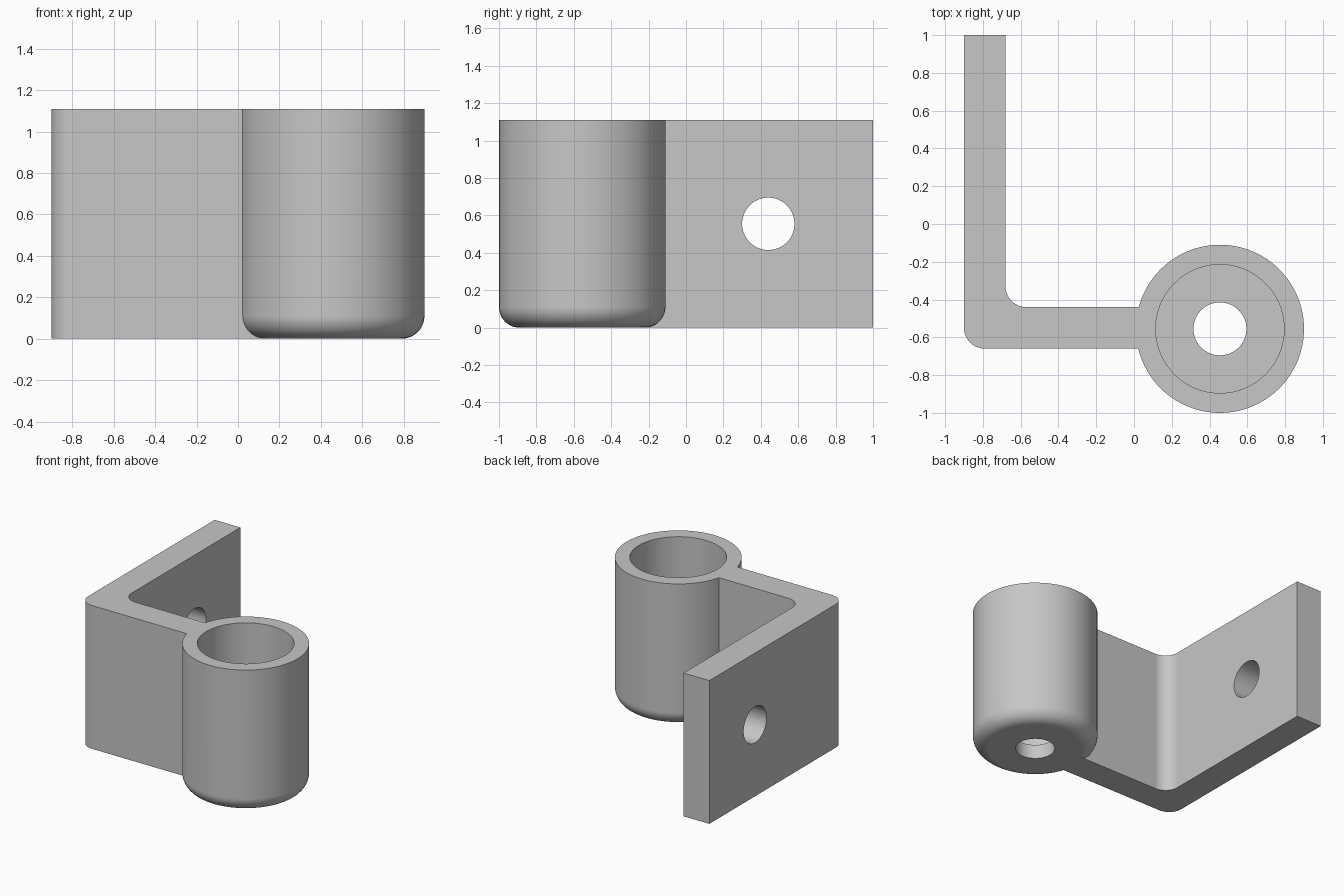
import bpy
import bmesh
from math import cos, sin, pi, radians

cube = bpy.data.objects.get("Cube")
if cube:
    bpy.data.objects.remove(cube, do_unlink=True)

HEIGHT = 1.11
CUP_X, CUP_Y = 0.455, -0.555
CUP_R, BORE_R, HOLE_R = 0.445, 0.34, 0.14
FLOOR = FILLET = 0.11
LEFT, THICK, FRONT = -0.9, 0.22, -0.66

steel = bpy.data.materials.new("plain grey")
steel.use_nodes = True
grey = (0.57, 0.57, 0.57, 1)
steel.diffuse_color = grey
steel.node_tree.nodes["Principled BSDF"].inputs["Base Color"].default_value = grey


def finish(name, bm):
    bmesh.ops.recalc_face_normals(bm, faces=bm.faces)
    mesh = bpy.data.meshes.new(name)
    bm.to_mesh(mesh)
    bm.free()
    mesh.materials.append(steel)
    obj = bpy.data.objects.new(name, mesh)
    bpy.context.collection.objects.link(obj)
    return obj


def arc(cx, cy, r, start, end, steps=12):
    angles = [radians(start + (end - start) * i / steps) for i in range(steps + 1)]
    return [(cx + r * cos(a), cy + r * sin(a)) for a in angles]


def lathe(name, profile, segments=96):
    """Closed solid turned around the cup axis from (radius, z) points."""
    bm = bmesh.new()
    rings = [[bm.verts.new((CUP_X + r * cos(2 * pi * i / segments),
                            CUP_Y + r * sin(2 * pi * i / segments), z))
              for i in range(segments)] for r, z in profile]
    for low, high in zip(rings, rings[1:]):
        for i in range(segments):
            j = (i + 1) % segments
            bm.faces.new((low[i], low[j], high[j], high[i]))
    bm.faces.new(rings[0])
    bm.faces.new(rings[-1])
    return finish(name, bm)


def extrude(name, outline, depth):
    bm = bmesh.new()
    face = bm.faces.new([bm.verts.new((x, y, 0)) for x, y in outline])
    top = bmesh.ops.extrude_face_region(bm, geom=[face])["geom"]
    bmesh.ops.translate(bm, vec=(0, 0, depth),
                        verts=[v for v in top if isinstance(v, bmesh.types.BMVert)])
    return finish(name, bm)


def combine(target, tool, operation):
    mod = target.modifiers.new(operation, "BOOLEAN")
    mod.operation, mod.object, mod.solver = operation, tool, "EXACT"
    bpy.ops.object.modifier_apply(modifier=mod.name)
    bpy.data.objects.remove(tool, do_unlink=True)


# Angled plate with a rounded bend, running into the cup
r = 0.11
inner_x, inner_y = LEFT + THICK, FRONT + THICK
outline = ([(CUP_X, FRONT), (CUP_X, inner_y)]
           + arc(inner_x + r, inner_y + r, r, 270, 180)
           + [(inner_x, 1), (LEFT, 1)]
           + arc(LEFT + r, FRONT + r, r, 180, 270))
bracket = extrude("socket_bracket", outline, HEIGHT)
bpy.ops.object.select_all(action="DESELECT")
bpy.context.view_layer.objects.active = bracket
bracket.select_set(True)

# Round cup with a filleted base
cup_profile = arc(CUP_R - FILLET, FILLET, FILLET, -90, 0) + [(CUP_R, HEIGHT)]
combine(bracket, lathe("cup", cup_profile), "UNION")

# Stepped bore: wide socket above, drain hole through the floor
bore_profile = [(HOLE_R, -0.1), (HOLE_R, FLOOR), (BORE_R, FLOOR), (BORE_R, HEIGHT + 0.1)]
combine(bracket, lathe("bore_cutter", bore_profile), "DIFFERENCE")

# Screw hole through the long arm
screw = extrude("screw_cutter", arc(0, 0, HOLE_R, 0, 355, 71), 0.5)
screw.rotation_euler = (0, radians(90), 0)
screw.location = (LEFT - 0.1, 0.44, HEIGHT / 2)
bpy.context.view_layer.update()
combine(bracket, screw, "DIFFERENCE")

# Smooth curves, flat faces and crisp rims
bpy.ops.object.shade_smooth_by_angle(angle=radians(30))
weighted = bracket.modifiers.new("flat_face_normals", "WEIGHTED_NORMAL")
weighted.keep_sharp = True
